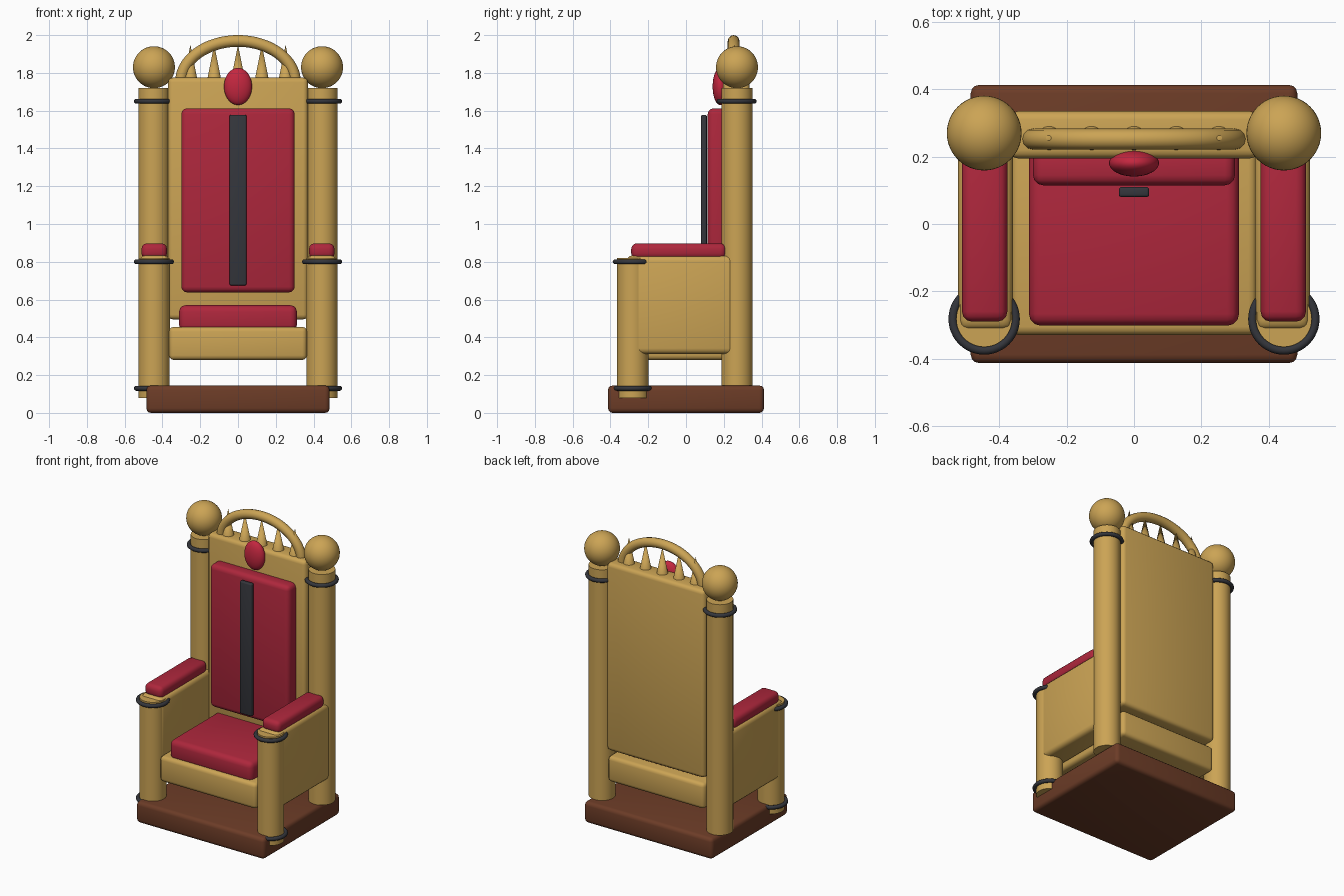
import bpy, math

if "Cube" in bpy.data.objects:
    bpy.data.objects.remove(bpy.data.objects["Cube"])


def material(name, rgb):
    m = bpy.data.materials.new(name)
    m.diffuse_color = (*rgb, 1)
    m.use_nodes = True
    m.node_tree.nodes["Principled BSDF"].inputs["Base Color"].default_value = m.diffuse_color
    return m


GOLD = material("gold", (0.60, 0.37, 0.09))
RED = material("red_velvet", (0.42, 0.02, 0.045))
GEM = material("red_gem", (0.55, 0.02, 0.05))
WOOD = material("brown_wood", (0.15, 0.045, 0.02))
DARK = material("dark_iron", (0.035, 0.037, 0.045))


def finish(name, mat):
    o = bpy.context.object
    o.name = name
    o.data.materials.append(mat)
    bpy.ops.object.shade_smooth_by_angle(angle=math.radians(40))
    return o


def box(name, mat, x, y, z, bevel=0.025):
    """Rounded box from (min, max) ranges."""
    bpy.ops.mesh.primitive_cube_add(size=1, location=[(a + b) / 2 for a, b in (x, y, z)])
    o = bpy.context.object
    o.scale = [b - a for a, b in (x, y, z)]
    bpy.ops.object.transform_apply(location=False, rotation=False, scale=True)
    mod = o.modifiers.new("bevel", 'BEVEL')
    mod.width, mod.segments = bevel, 3
    bpy.ops.object.modifier_apply(modifier=mod.name)
    return finish(name, mat)


def post(name, mat, x, y, z0, z1, r):
    bpy.ops.mesh.primitive_cylinder_add(vertices=48, radius=r, depth=z1 - z0, location=(x, y, (z0 + z1) / 2))
    return finish(name, mat)


def ball(name, mat, loc, radii):
    bpy.ops.mesh.primitive_uv_sphere_add(segments=48, ring_count=24, radius=1, location=loc)
    bpy.context.object.scale = radii
    bpy.ops.object.transform_apply(location=False, rotation=False, scale=True)
    return finish(name, mat)


def ring(name, x, y, z):
    bpy.ops.mesh.primitive_torus_add(major_segments=48, minor_segments=12, major_radius=0.093,
                                     minor_radius=0.013, location=(x, y, z))
    return finish(name, DARK)


# base, seat and backrest
box("base", WOOD, (-0.485, 0.485), (-0.413, 0.413), (0, 0.145))
box("seat", GOLD, (-0.365, 0.365), (-0.33, 0.33), (0.28, 0.455))
box("seat_cushion", RED, (-0.312, 0.312), (-0.302, 0.25), (0.43, 0.57), 0.035)
box("back_panel", GOLD, (-0.37, 0.37), (0.195, 0.335), (0.495, 1.775))
box("back_cushion", RED, (-0.30, 0.30), (0.115, 0.225), (0.638, 1.612), 0.03)
box("back_strip", DARK, (-0.045, 0.045), (0.08, 0.11), (0.675, 1.578), 0.008)

# posts, arms and their fittings on both sides
for side, s in (("left", -1), ("right", 1)):
    x = 0.445 * s
    post("back_post_" + side, GOLD, x, 0.27, 0.145, 1.72, 0.083)
    ball("post_ball_" + side, GOLD, (x, 0.27, 1.83), (0.111,) * 3)
    ring("back_post_ring_" + side, x, 0.268, 1.65)
    post("front_leg_" + side, GOLD, x, -0.282, 0.08, 0.82, 0.083)
    ring("leg_upper_ring_" + side, x, -0.282, 0.80)
    ring("leg_lower_ring_" + side, x, -0.282, 0.13)
    xs = sorted((0.36 * s, 0.522 * s))
    box("arm_panel_" + side, GOLD, xs, (-0.315, 0.255), (0.312, 0.833), 0.03)
    xs = sorted((0.376 * s, 0.511 * s))
    box("arm_cushion_" + side, RED, xs, (-0.29, 0.212), (0.815, 0.898), 0.03)

# crest: gem, spikes and arch
ball("gem", GEM, (0, 0.181, 1.728), (0.074, 0.04, 0.098))
for i in range(5):
    bpy.ops.mesh.primitive_cone_add(vertices=32, radius1=0.04, radius2=0, depth=0.2,
                                    location=((i - 2) * 0.126, 0.255, 1.85))
    finish("crest_spike_%d" % (i + 1), GOLD)

curve = bpy.data.curves.new("crest_arch_path", 'CURVE')
curve.dimensions = '3D'
curve.bevel_depth, curve.bevel_resolution, curve.use_fill_caps = 0.031, 4, True
N = 40
spline = curve.splines.new('POLY')
spline.points.add(N)
for i, p in enumerate(spline.points):
    a = math.pi * i / N
    p.co = (0.302 * math.cos(a), 0.252, 1.75 + 0.219 * math.sin(a), 1)
arch = bpy.data.objects.new("crest_arch", curve)
bpy.context.collection.objects.link(arch)
bpy.ops.object.select_all(action='DESELECT')
arch.select_set(True)
bpy.context.view_layer.objects.active = arch
bpy.ops.object.convert(target='MESH')
finish("crest_arch", GOLD)
